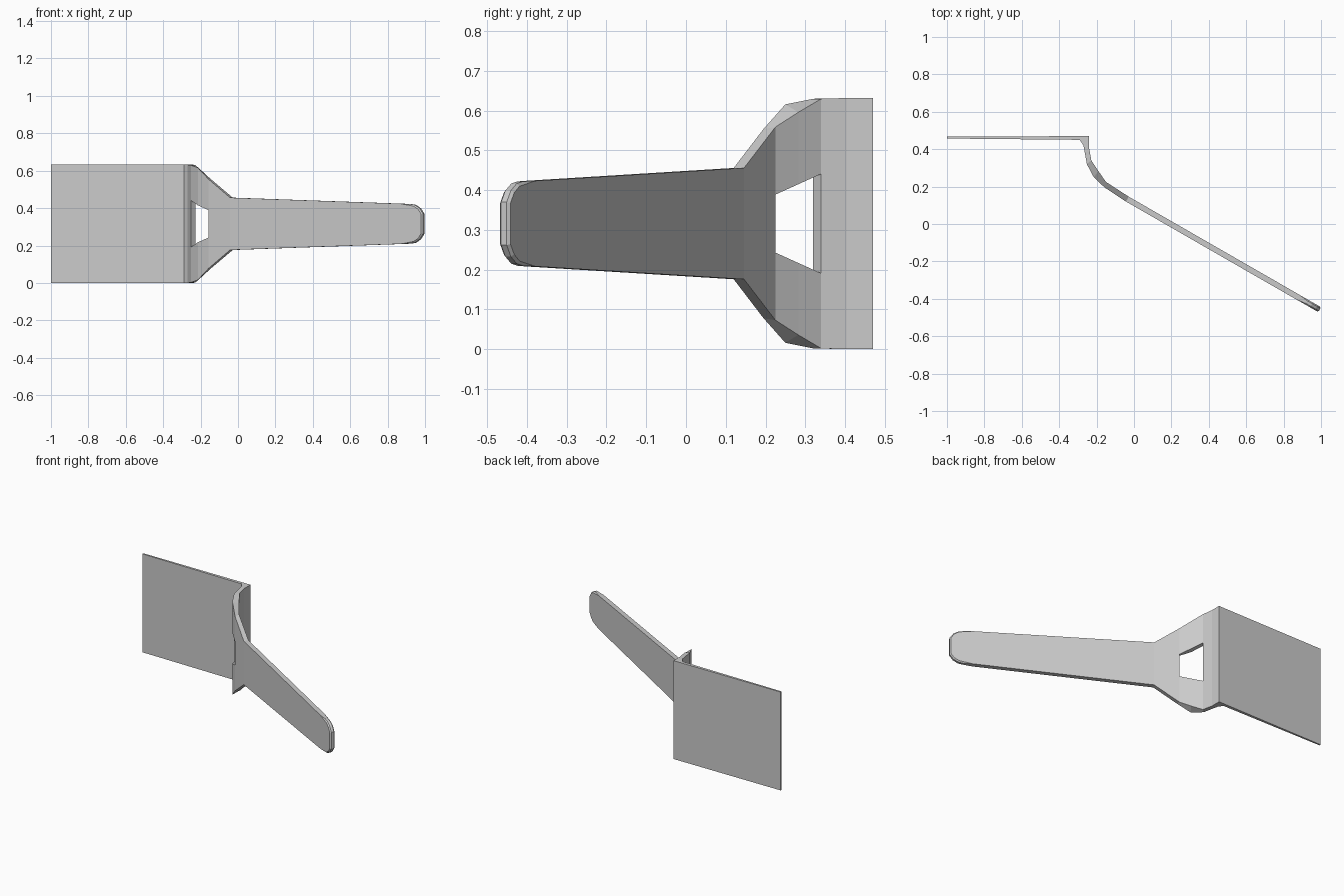
import bpy, bmesh, math
from mathutils import Vector

if "Cube" in bpy.data.objects:
    bpy.data.objects.remove(bpy.data.objects["Cube"])

ZC = 0.316  # mid height of the whole tool

# Cross-section stations along the bent strip:
# (left x, left y, right x, right y, left half height, right half height, slot half height)
stations = [
    (-1.0, .457, -1.0, .467, .316, .316, .125),     # blade tip
    (-.29, .450, -.24, .470, .316, .316, .125),     # blade heel
    (-.27, .420, -.24, .405, .316, .316, .125),     # bend
    (-.252, .320, -.228, .340, .314, .314, .125),   # slot start
    (-.215, .250, -.19, .2825, .300, .280, .099),
    (-.157, .195, -.15, .225, .238, .243, .073),    # slot end
]
SLOT = (3, 4)

# Handle: straight taper with a rounded end
start, along = Vector((-.028, .146)), Vector((.867, -.4983))
across = Vector((.4983, .867)) * .03
for t, h in ((0, .140), (1.105, .106), (1.135, .101), (1.165, .083), (1.186, .054)):
    r = start + along * t
    l = r - across
    stations.append((l.x, l.y, r.x, r.y, h, h, h * .5))

bm = bmesh.new()
left, right = [], []
for lx, ly, rx, ry, hl, hr, g in stations:
    left.append([bm.verts.new((lx, ly, ZC + z)) for z in (-hl, -g, g, hl)])
    right.append([bm.verts.new((rx, ry, ZC + z)) for z in (-hr, -g, g, hr)])

# Broad faces, leaving the slot open
n = len(stations)
for i in range(n - 1):
    for j in range(3):
        if j == 1 and i in SLOT:
            continue
        for s in (left, right):
            bm.faces.new((s[i][j], s[i + 1][j], s[i + 1][j + 1], s[i][j + 1]))
    # Outer rims, and slot walls where the slot is open
    for j in (0, 1, 2, 3) if i in SLOT else (0, 3):
        bm.faces.new((left[i][j], left[i + 1][j], right[i + 1][j], right[i][j]))

# Strip ends and the two ends of the slot
for i, cols in ((0, range(3)), (n - 1, range(3)), (SLOT[0], (1,)), (SLOT[-1] + 1, (1,))):
    for j in cols:
        bm.faces.new((left[i][j], right[i][j], right[i][j + 1], left[i][j + 1]))

bmesh.ops.recalc_face_normals(bm, faces=bm.faces)
bmesh.ops.dissolve_limit(bm, angle_limit=math.radians(.6), verts=bm.verts, edges=bm.edges)

# Chamfer the rim of the rounded handle end
rim = [e for e in bm.edges if len(e.link_faces) == 2
       and all(v.co.x > .9 for v in e.verts) and e.calc_face_angle() > 1.2
       and abs(e.verts[0].co.z - e.verts[1].co.z) + abs(e.verts[0].co.x - e.verts[1].co.x) > .005]
bmesh.ops.bevel(bm, geom=rim, offset=.007, segments=1, affect='EDGES')

mesh = bpy.data.meshes.new("slotted_server")
bm.to_mesh(mesh)
bm.free()
bpy.context.collection.objects.link(bpy.data.objects.new("slotted_server", mesh))
